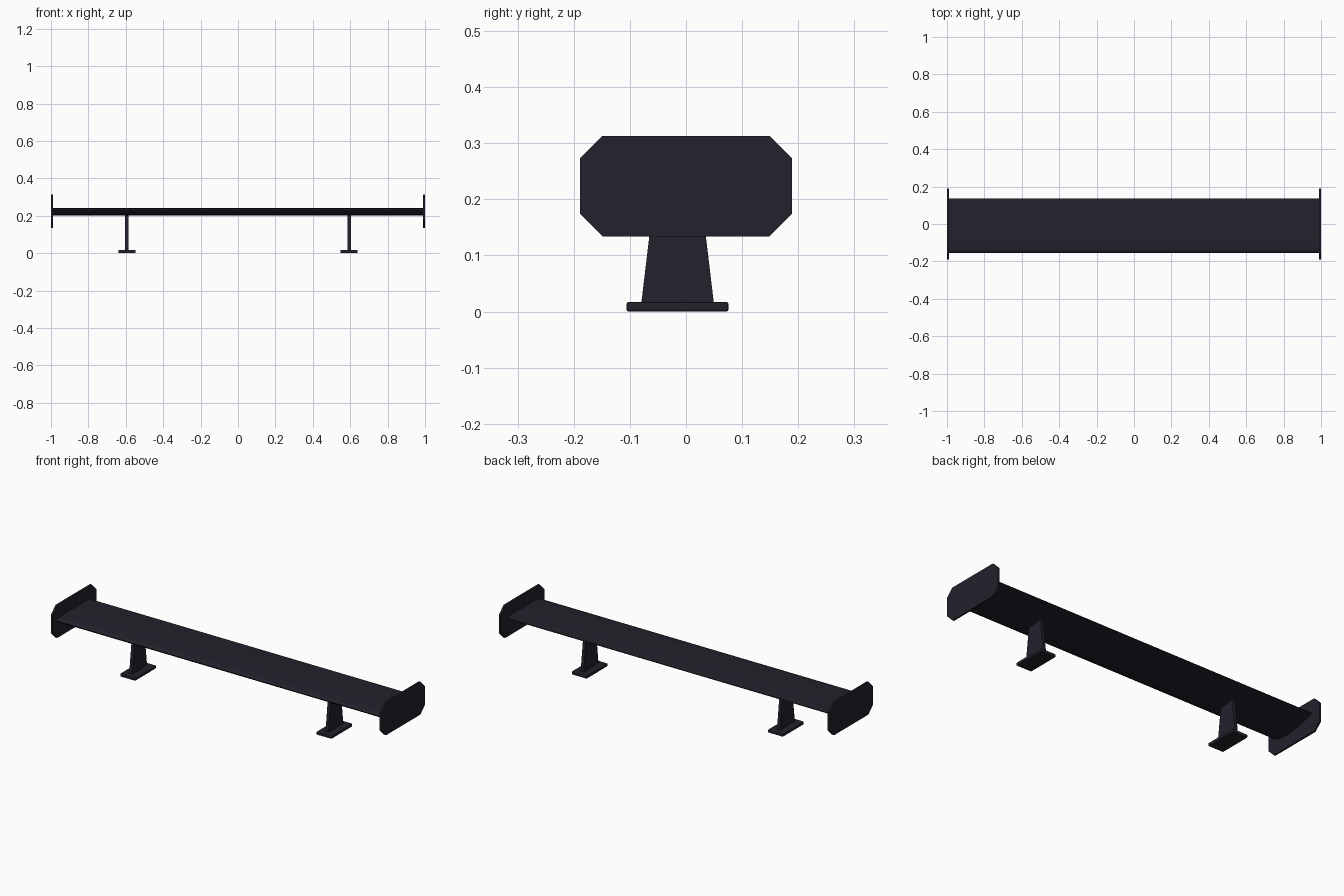
import bpy, bmesh

if "Cube" in bpy.data.objects:
    bpy.data.objects.remove(bpy.data.objects["Cube"])

mat = bpy.data.materials.new("dark charcoal")
mat.diffuse_color = (0.016, 0.016, 0.025, 1)
mat.use_nodes = True
mat.node_tree.nodes["Principled BSDF"].inputs["Base Color"].default_value = mat.diffuse_color


def extrude_profile(name, pts, x0, x1, bevel=0.0):
    """Extrude a closed (y, z) outline along x."""
    bm = bmesh.new()
    face = bm.faces.new([bm.verts.new((x0, y, z)) for y, z in pts])
    ext = bmesh.ops.extrude_face_region(bm, geom=[face])
    verts = [v for v in ext["geom"] if isinstance(v, bmesh.types.BMVert)]
    bmesh.ops.translate(bm, verts=verts, vec=(x1 - x0, 0, 0))
    bmesh.ops.recalc_face_normals(bm, faces=bm.faces)
    if bevel:
        bmesh.ops.bevel(bm, geom=bm.edges[:], offset=bevel, segments=2,
                        profile=0.5, affect='EDGES')
    me = bpy.data.meshes.new(name)
    bm.to_mesh(me)
    bm.free()
    me.materials.append(mat)
    ob = bpy.data.objects.new(name, me)
    bpy.context.collection.objects.link(ob)
    return ob


# Wing blade: nearly flat top, bulging underside, thin trailing edge at the back
top = [(-0.155, 0.231), (-0.150, 0.236), (-0.135, 0.239), (-0.11, 0.241),
       (-0.05, 0.242), (0.04, 0.242), (0.10, 0.241), (0.135, 0.239)]
under = [(0.135, 0.235), (0.09, 0.225), (0.04, 0.213), (-0.01, 0.204),
         (-0.055, 0.201), (-0.10, 0.204), (-0.13, 0.212), (-0.149, 0.223)]
wing = extrude_profile("wing_blade", top + under, -0.992, 0.992)
bpy.context.view_layer.objects.active = wing
wing.select_set(True)
bpy.ops.object.shade_smooth_by_angle(angle=0.6)

# Shared outlines
Y, LO, HI, C = 0.189, 0.134, 0.313, 0.04
plate = [(-Y, LO + C), (-Y + C, LO), (Y - C, LO), (Y, LO + C),
         (Y, HI - C), (Y - C, HI), (-Y + C, HI), (-Y, HI - C)]
strut = [(-0.080, 0.012), (0.050, 0.012), (0.026, 0.213), (-0.056, 0.213)]
foot = [(-0.106, 0.0), (0.076, 0.0), (0.076, 0.017), (-0.106, 0.017)]

for side, s in (("left", -1), ("right", 1)):
    # Clipped-corner end plates
    extrude_profile(side + "_end_plate", plate, s * 0.99, s * 1.0)
    # Tapered supports and rounded mounting feet
    cx = s * 0.594
    extrude_profile(side + "_strut", strut, cx - 0.009, cx + 0.009)
    extrude_profile(side + "_mounting_foot", foot, cx - 0.046, cx + 0.046, 0.004)
